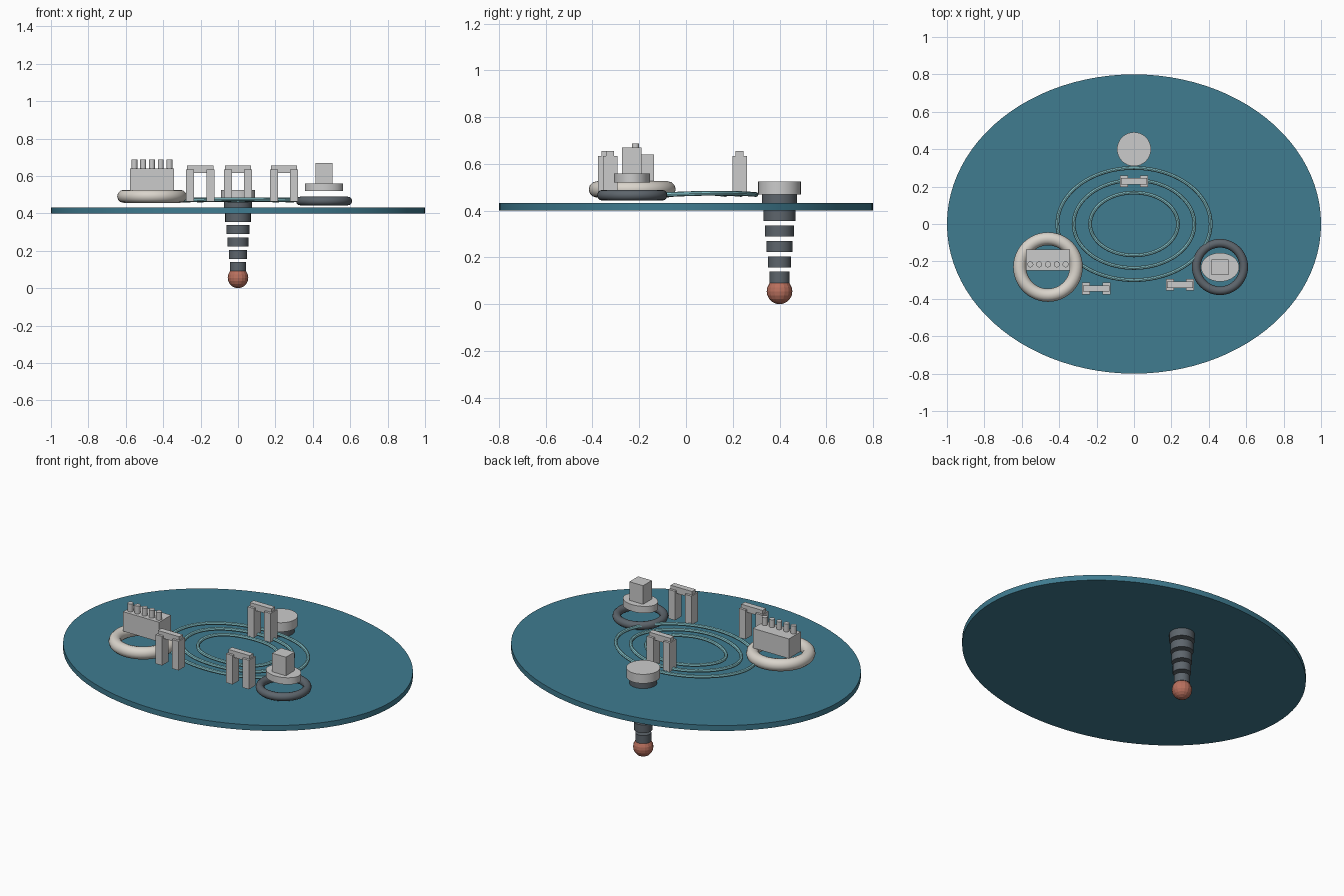
import bpy, math

if "Cube" in bpy.data.objects:
    bpy.data.objects.remove(bpy.data.objects["Cube"])


def material(name, rgb):
    m = bpy.data.materials.new(name)
    m.diffuse_color = (*rgb, 1)
    m.use_nodes = True
    m.node_tree.nodes["Principled BSDF"].inputs["Base Color"].default_value = m.diffuse_color
    return m


BLUE = material("deep_blue", (0.05, 0.20, 0.28))
CYAN = material("pale_cyan", (0.25, 0.58, 0.63))
DARK = material("dark_grey", (0.11, 0.13, 0.15))
PALE = material("pale_stone", (0.70, 0.66, 0.60))
SALMON = material("salmon", (0.48, 0.16, 0.11))


def finish(name, mat=None, smooth=False):
    ob = bpy.context.object
    ob.name = name
    if mat:
        ob.data.materials.append(mat)
    bpy.ops.object.transform_apply(location=False, rotation=False, scale=True)
    if smooth:
        bpy.ops.object.shade_smooth_by_angle(angle=math.radians(35))
    return ob


def cyl(name, x, y, z0, z1, rx, ry=None, mat=None, verts=32, top=1.0):
    bpy.ops.mesh.primitive_cone_add(vertices=verts, radius1=1, radius2=top, depth=1,
                                    location=(x, y, (z0 + z1) / 2))
    bpy.context.object.scale = (rx, ry or rx, z1 - z0)
    return finish(name, mat, True)


def box(name, x, y, z0, z1, w, d, mat=None):
    bpy.ops.mesh.primitive_cube_add(size=1, location=(x, y, (z0 + z1) / 2))
    bpy.context.object.scale = (w, d, z1 - z0)
    return finish(name, mat)


def torus(name, x, y, z, major, minor, mat):
    bpy.ops.mesh.primitive_torus_add(location=(x, y, z), major_radius=major, minor_radius=minor,
                                     major_segments=48, minor_segments=12)
    return finish(name, mat, True)


# Oval plate
cyl("oval_plate", 0, 0, 0.40, 0.432, 1.0, 0.8, BLUE, 96)

# Concentric ripple rings floating over the plate
for i, (rx, ry) in enumerate([(0.41, 0.30), (0.323, 0.235), (0.235, 0.168)]):
    bpy.ops.mesh.primitive_torus_add(location=(0, 0, 0.472), major_radius=1, minor_radius=0.01,
                                     major_segments=64, minor_segments=8)
    ob = bpy.context.object
    for v in ob.data.vertices:
        a = math.atan2(v.co.y, v.co.x)
        r = math.hypot(v.co.x, v.co.y) - 1
        v.co = ((rx + r) * math.cos(a), (ry + r) * math.sin(a),
                v.co.z + 0.003 * math.sin(3 * a))
    finish(f"ripple_ring_{i + 1}", CYAN, True)

# Three post-and-lintel arches
for i, (x, y) in enumerate([(0, 0.229), (-0.202, -0.345), (0.246, -0.325)]):
    for s in (-1, 1):
        box(f"arch_{i + 1}_post_{s}", x + s * 0.054, y, 0.462, 0.634, 0.043, 0.062)
    box(f"arch_{i + 1}_lintel", x, y, 0.617, 0.655, 0.14, 0.034)

# Left wheel with block and row of pegs
torus("large_ring", -0.46, -0.23, 0.491, 0.151, 0.035, PALE)
box("peg_block", -0.46, -0.193, 0.525, 0.641, 0.236, 0.112)
for i in range(5):
    cyl(f"peg_{i + 1}", -0.554 + i * 0.047, -0.216, 0.635, 0.687, 0.016, verts=16)

# Right ring with oval base and square block
torus("small_ring", 0.46, -0.23, 0.466, 0.127, 0.023, DARK)
cyl("oval_base", 0.46, -0.231, 0.52, 0.56, 0.102, 0.077)
box("square_block", 0.46, -0.232, 0.555, 0.67, 0.09, 0.082)

# Segmented stem widening upward, with cap and ball tip
for i in range(6):
    z = 0.115 + i * 0.066
    cyl(f"stem_segment_{i + 1}", 0, 0.4, z - 0.024, z + 0.024, 0.043 + i * 0.0063, mat=DARK)
cyl("stem_cap", 0, 0.4, 0.470, 0.524, 0.091)
bpy.ops.mesh.primitive_uv_sphere_add(segments=16, ring_count=10, radius=0.055,
                                     location=(0, 0.4, 0.055))
finish("stem_tip", SALMON)
